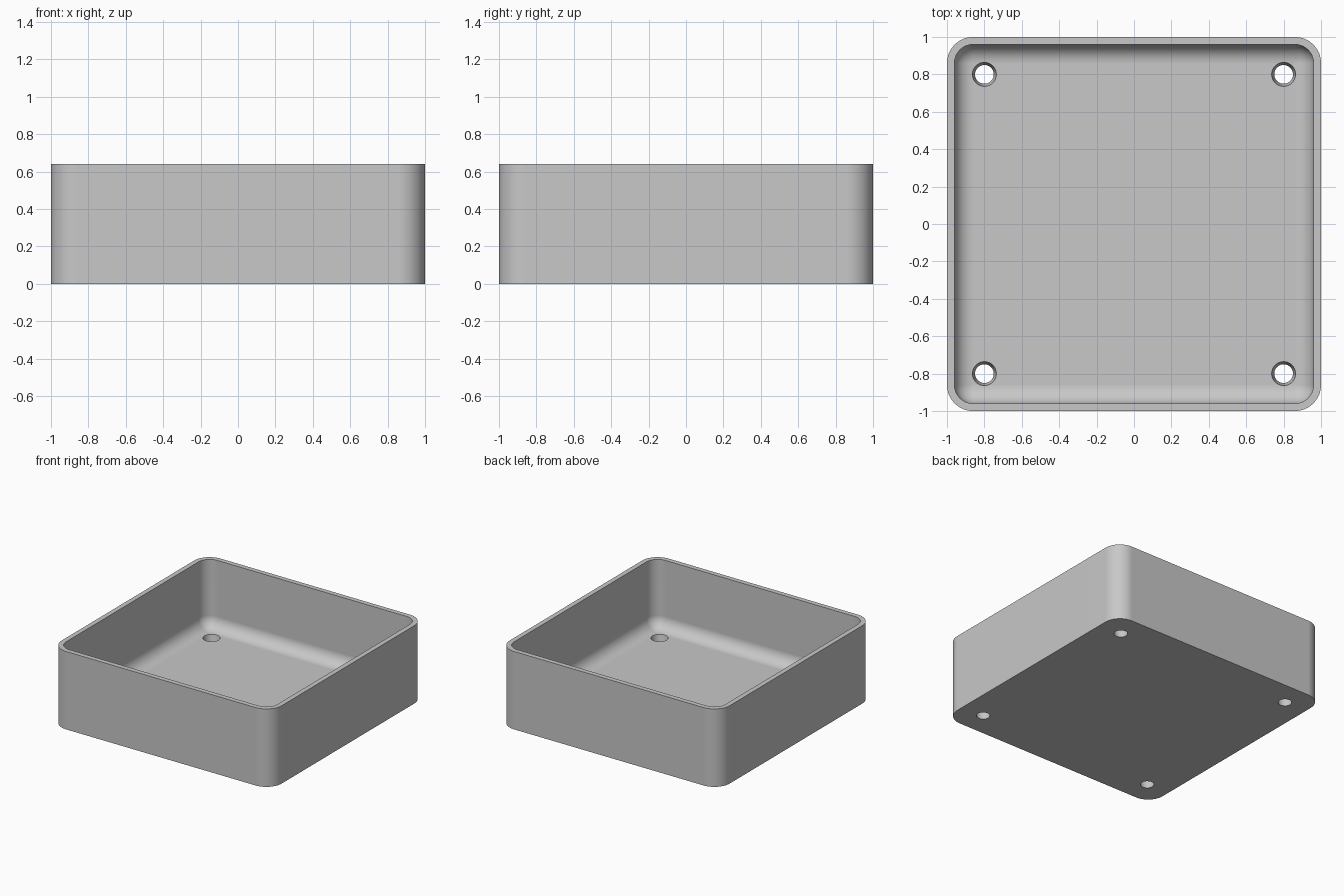
import bpy
import bmesh
from math import sin, cos, pi

HEIGHT, FLOOR, WALL = 0.64, 0.08, 0.04
OUTER_R, INNER_R = 0.14, 0.10
ARC, FILLET = 12, 10

default = bpy.data.objects.get("Cube")
if default:
    bpy.data.objects.remove(default, do_unlink=True)

grey = bpy.data.materials.new("light_grey")
grey.use_nodes = True
colour = (0.58, 0.58, 0.58, 1)
grey.diffuse_color = colour
grey.node_tree.nodes["Principled BSDF"].inputs["Base Color"].default_value = colour


def rounded_ring(bm, half, radius, z):
    """Rounded square loop of vertices, counter-clockwise."""
    ring = []
    for corner, (sx, sy) in enumerate([(1, 1), (-1, 1), (-1, -1), (1, -1)]):
        for i in range(ARC + 1):
            a = (corner + i / ARC) * pi / 2
            ring.append(bm.verts.new((sx * (half - radius) + radius * cos(a),
                                      sy * (half - radius) + radius * sin(a), z)))
    return ring


# Open tray: outer wall, flat rim, inner wall, rounded inner bottom
bm = bmesh.new()
inner = 1 - WALL
rings = [rounded_ring(bm, 1, OUTER_R, 0),
         rounded_ring(bm, 1, OUTER_R, HEIGHT),
         rounded_ring(bm, inner, INNER_R, HEIGHT)]
for i in range(FILLET + 1):
    a = i / FILLET * pi / 2
    inset = INNER_R * (1 - cos(a))
    rings.append(rounded_ring(bm, inner - inset, max(INNER_R - inset, 0.002),
                              FLOOR + INNER_R * (1 - sin(a))))
for low, high in zip(rings, rings[1:]):
    n = len(low)
    for i in range(n):
        j = (i + 1) % n
        bm.faces.new((low[i], low[j], high[j], high[i]))
bm.faces.new(list(reversed(rings[0])))
bm.faces.new(rings[-1])
bmesh.ops.recalc_face_normals(bm, faces=bm.faces)
mesh = bpy.data.meshes.new("tray")
bm.to_mesh(mesh)
bm.free()
mesh.materials.append(grey)
tray = bpy.data.objects.new("tray", mesh)
bpy.context.collection.objects.link(tray)

# Tapered screw holes through the floor, wider at the top
cut = bmesh.new()
for x in (-0.8, 0.8):
    for y in (-0.8, 0.8):
        made = bmesh.ops.create_cone(cut, cap_ends=True, segments=40,
                                     radius1=0.043, radius2=0.078, depth=0.2)
        bmesh.ops.translate(cut, verts=made["verts"], vec=(x, y, 0.06))
cut_mesh = bpy.data.meshes.new("hole_cutter")
cut.to_mesh(cut_mesh)
cut.free()
cut_mesh.materials.append(grey)
cutter = bpy.data.objects.new("hole_cutter", cut_mesh)
cutter.hide_render = True
bpy.context.collection.objects.link(cutter)

bpy.ops.object.select_all(action="DESELECT")
bpy.context.view_layer.objects.active = tray
tray.select_set(True)
holes = tray.modifiers.new("screw_holes", "BOOLEAN")
holes.operation = "DIFFERENCE"
holes.solver = "EXACT"
holes.object = cutter
bpy.ops.object.modifier_apply(modifier=holes.name)
bpy.data.objects.remove(cutter, do_unlink=True)

# Smooth curves, crisp rim and hole edges
bpy.ops.object.shade_smooth_by_angle(angle=pi / 6)
weighted = tray.modifiers.new("flat_face_normals", "WEIGHTED_NORMAL")
weighted.keep_sharp = True
